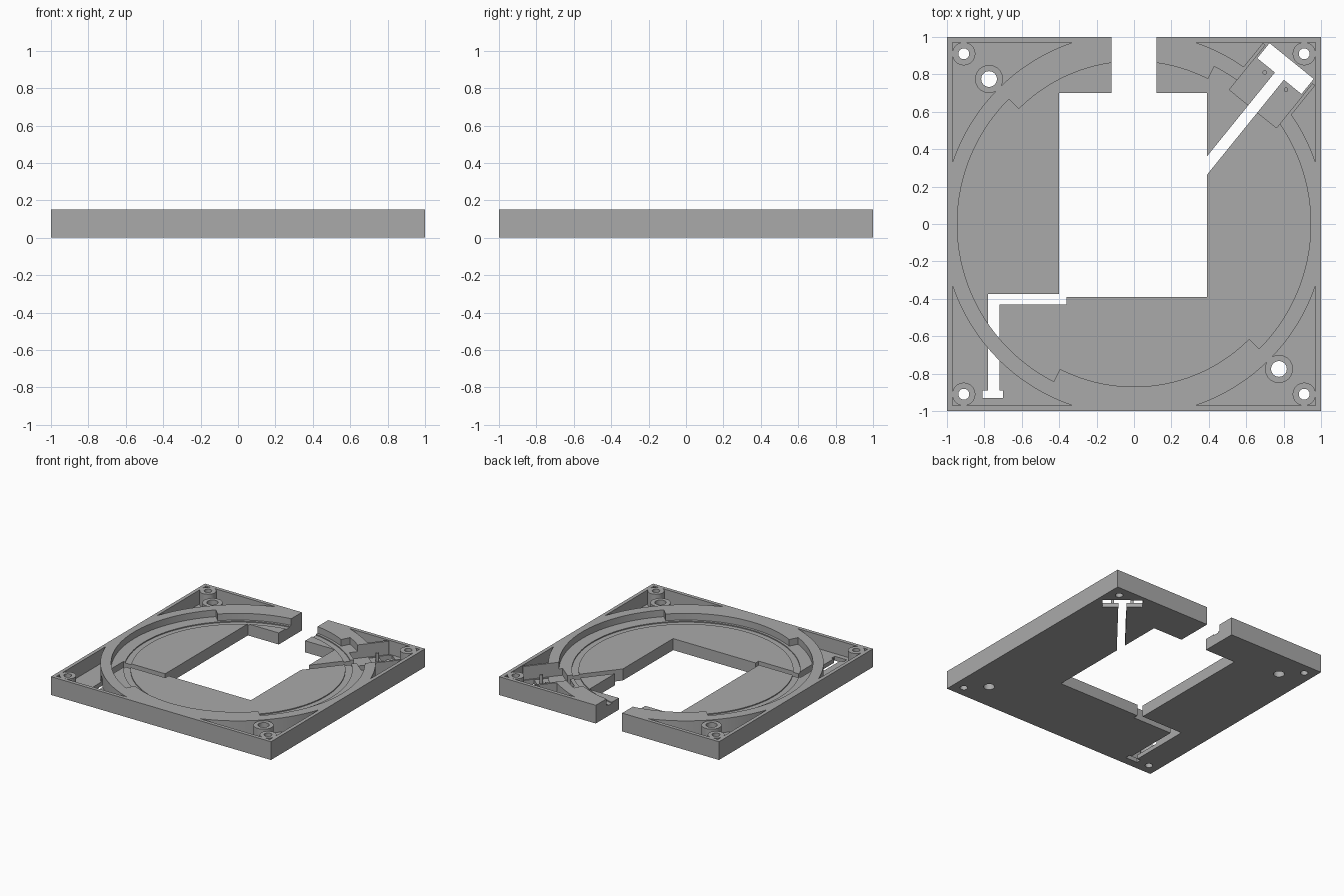
import bpy, bmesh, math
from math import cos, sin, radians
from mathutils import Vector

cube = bpy.data.objects.get("Cube")
if cube:
    bpy.data.objects.remove(cube, do_unlink=True)

TOP, FLOOR, POCKET_FLOOR = 0.15, 0.095, 0.035
OVER = 0.3

grey = bpy.data.materials.new("plain_grey")
grey.use_nodes = True
grey.diffuse_color = (0.4, 0.4, 0.4, 1)
grey.node_tree.nodes["Principled BSDF"].inputs["Base Color"].default_value = grey.diffuse_color


def prism(name, points, z0, z1):
    """Extrude a counter-clockwise outline from z0 to z1."""
    bm = bmesh.new()
    low = [bm.verts.new((x, y, z0)) for x, y in points]
    high = [bm.verts.new((x, y, z1)) for x, y in points]
    bm.faces.new(low[::-1])
    bm.faces.new(high)
    n = len(points)
    for i in range(n):
        j = (i + 1) % n
        bm.faces.new((low[i], low[j], high[j], high[i]))
    bmesh.ops.recalc_face_normals(bm, faces=bm.faces)
    mesh = bpy.data.meshes.new(name)
    bm.to_mesh(mesh)
    bm.free()
    mesh.materials.append(grey)
    obj = bpy.data.objects.new(name, mesh)
    bpy.context.collection.objects.link(obj)
    return obj


def rect(x0, x1, y0, y1):
    return [(x0, y0), (x1, y0), (x1, y1), (x0, y1)]


def arc(r, a0, a1, steps, cx=0, cy=0):
    return [(cx + r * cos(radians(a0 + (a1 - a0) * i / steps)),
             cy + r * sin(radians(a0 + (a1 - a0) * i / steps))) for i in range(steps + 1)]


def circle(r, cx=0, cy=0, sides=32):
    return arc(r, 0, 360, sides, cx, cy)[:-1]


def combine(target, tool, operation="DIFFERENCE"):
    """Apply a boolean and discard the tool."""
    mod = target.modifiers.new("bool", "BOOLEAN")
    mod.object, mod.operation, mod.solver = tool, operation, "EXACT"
    graph = bpy.context.evaluated_depsgraph_get()
    mesh = bpy.data.meshes.new_from_object(target.evaluated_get(graph))
    target.modifiers.remove(mod)
    target.data = mesh
    bpy.data.objects.remove(tool, do_unlink=True)


def cut(points, z0=-OVER, z1=OVER):
    combine(base, prism("cutter", points, z0, z1))


def add(points, z0, z1):
    combine(base, prism("addition", points, z0, z1), "UNION")


# Diagonal slot frame: u runs outward to the corner, v across
HEAD = Vector((0.81, 0.831))
U = Vector((cos(radians(51)), sin(radians(51))))
V = Vector((-U.y, U.x))


def slanted(u0, u1, v0, v1):
    return [tuple(HEAD + U * u + V * v) for u, v in rect(u0, u1, v0, v1)]


# Square base plate
base = prism("base_plate", rect(-1, 1, -1, 1), 0, TOP)

# Corner pockets outside the round wall
WALL, RIM = 0.97, 1.025
edge = math.degrees(math.acos(WALL / RIM))
for turn in range(4):
    a = turn * 90
    corner = (WALL * math.sqrt(2) * cos(radians(a + 45)), WALL * math.sqrt(2) * sin(radians(a + 45)))
    cut(arc(RIM, a + 90 - edge, a + edge, 24) + [corner], POCKET_FLOOR, OVER)

# Screw bosses
corners = [(sx * 0.91, sy * 0.91) for sx in (-1, 1) for sy in (-1, 1)]
large = [(-0.775, 0.775), (0.775, -0.775)]
for x, y in corners:
    add(circle(0.062, x, y), 0.01, TOP)
for x, y in large:
    add(circle(0.075, x, y), 0.01, TOP - 0.008)

# Walls of the slanted holder in the back left corner
add(slanted(-0.2, 0.03, -0.18, -0.15), 0.01, TOP)
add(slanted(-0.2, 0.03, 0.15, 0.18), 0.01, TOP)

# Round recess with alternating wall radius
outline = []
for start, end, r in ((63, 135, 0.87), (135, 243, 0.945), (243, 315, 0.87), (315, 423, 0.945)):
    outline += arc(r, start, end, 36)
cut(outline, FLOOR, OVER)

# Shallow circular groove in the floor
groove = prism("groove", circle(0.85, sides=96), FLOOR - 0.008, FLOOR + 0.02)
combine(groove, prism("core", circle(0.8, sides=96), -OVER, OVER))
combine(base, groove)

# Holder recess, central window and back gap
cut(slanted(-0.277, 0.05, -0.162, 0.162), POCKET_FLOOR + 0.005, OVER)
cut([(-0.4, -0.39), (0.39, -0.39), (0.39, 0.7), (0.12, 0.7), (0.12, 1.2),
     (-0.12, 1.2), (-0.12, 0.7), (-0.4, 0.7)])

# Diagonal T slot
cut(slanted(-0.75, 0, -0.031, 0.031))
cut(slanted(-0.052, 0.052, -0.152, 0.152))

# Bent cable slot, passing beneath the round wall
cut([(-0.78, -0.89), (-0.81, -0.89), (-0.81, -0.93), (-0.7, -0.93), (-0.7, -0.89),
     (-0.72, -0.89), (-0.72, -0.43), (-0.36, -0.43), (-0.36, -0.375), (-0.78, -0.375)],
    -OVER, FLOOR + 0.001)

# Screw holes
for x, y in corners:
    cut(circle(0.029, x, y))
for x, y in large:
    cut(circle(0.042, x, y))

# Two small pins in the holder
for side, v in (("left", -0.073), ("right", 0.073)):
    p = HEAD - U * 0.086 + V * v
    prism("holder_pin_" + side, circle(0.012, p.x, p.y, 16), POCKET_FLOOR, 0.11)

# Smooth the curved walls, keep edges crisp
for obj in bpy.context.scene.objects:
    if obj.type == "MESH" and obj.name.startswith(("base_plate", "holder_pin")):
        bpy.ops.object.select_all(action="DESELECT")
        obj.select_set(True)
        bpy.context.view_layer.objects.active = obj
        bpy.ops.object.shade_smooth_by_angle(angle=radians(30))
